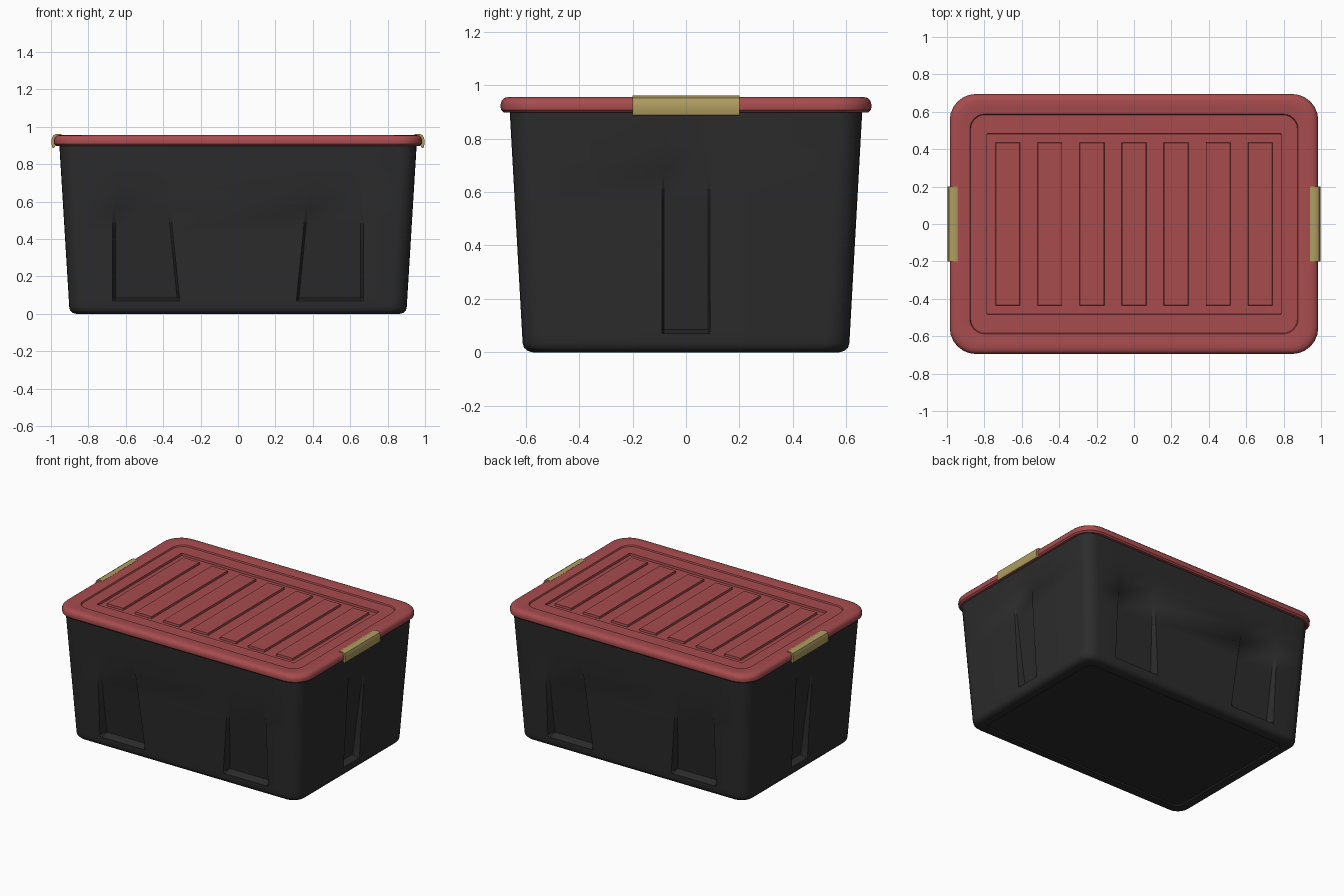
import bpy, bmesh, math

if "Cube" in bpy.data.objects:
    bpy.data.objects.remove(bpy.data.objects["Cube"])


def material(name, col):
    m = bpy.data.materials.new(name)
    m.diffuse_color = (*col, 1)
    m.use_nodes = True
    m.node_tree.nodes["Principled BSDF"].inputs["Base Color"].default_value = m.diffuse_color
    return m


RED = material("lid red", (0.39, 0.072, 0.076))
BLACK = material("tub black", (0.025, 0.025, 0.025))
TAN = material("clip tan", (0.43, 0.335, 0.12))


def finish(name, bm, mat, angle=35):
    bmesh.ops.recalc_face_normals(bm, faces=bm.faces)
    me = bpy.data.meshes.new(name)
    bm.to_mesh(me)
    bm.free()
    ob = bpy.data.objects.new(name, me)
    bpy.context.collection.objects.link(ob)
    me.materials.append(mat)
    bpy.ops.object.select_all(action='DESELECT')
    ob.select_set(True)
    bpy.context.view_layer.objects.active = ob
    bpy.ops.object.shade_smooth_by_angle(angle=math.radians(angle))
    return ob


def ring(hx, hy, r, z, xs=(), ys=(), dent=None, seg=6):
    """Rounded rectangle; xs / ys are extra points along the straight sides."""
    pts = []
    for q, (sx, sy) in enumerate(((1, 1), (-1, 1), (-1, -1), (1, -1))):
        for i in range(seg + 1):
            a = math.pi / 2 * (q + i / seg)
            pts.append((sx * (hx - r) + r * math.cos(a), sy * (hy - r) + r * math.sin(a), z))
        along, depth = (xs, 'x') if q % 2 == 0 else (ys, 'y')
        sign = (-1, -1, 1, 1)[q]
        for t, d in along:
            if q % 2 == 0:
                pts.append((sign * t, sy * (hy - d), z))
            else:
                pts.append((sx * (hx - d), sign * t, z))
    return pts


def loft(rings, cap_start=True, cap_end=True):
    bm = bmesh.new()
    vs = [[bm.verts.new(p) for p in rg] for rg in rings]
    n = len(vs[0])
    for a, b in zip(vs, vs[1:]):
        for i in range(n):
            j = (i + 1) % n
            bm.faces.new((a[i], a[j], b[j], b[i]))
    if cap_start:
        bm.faces.new(vs[0][::-1])
    if cap_end:
        bm.faces.new(vs[-1])
    return bm


# tub: tapered walls with hollows that deepen towards the bottom
def tub_ring(z, grooved, inset=0.0):
    k = z / 0.9
    hx, hy = 0.90 + 0.055 * k - inset, 0.61 + 0.05 * k - inset
    d = 0.06 * max(0, (0.68 - z) / 0.6) if grooved else 0
    e = 0.05 * max(0, (0.78 - z) / 0.7) if grooved else 0
    p = 0.305 + 0.1 * z
    half = [(p, 0), (p + 0.012, d), (0.655, d), (0.67, 0)]
    xs = [(-t, v) for t, v in reversed(half)] + half
    w = 0.09
    ys = [(-w, 0), (-w + 0.008, e), (w - 0.008, e), (w, 0)]
    return ring(hx, hy, 0.09 - inset * 0.5, z, xs, ys)


rings = [tub_ring(0.008, False, 0.10), tub_ring(0.008, False, 0.085),
         tub_ring(0.0, False, 0.08), tub_ring(0.0, False, 0.035),
         tub_ring(0.006, False, 0.016), tub_ring(0.018, False, 0.004),
         tub_ring(0.035, False), tub_ring(0.07, False), tub_ring(0.085, True)]
rings += [tub_ring(z, True) for z in (0.2, 0.32, 0.44, 0.56, 0.68, 0.78, 0.92)]
finish("tub", loft(rings), BLACK)

# lid: rolled rim, then a sunken border stepping down to the ribbed field
prof = [(0.04, 0.902), (0.012, 0.898), (0.002, 0.908), (0.0, 0.925), (0.004, 0.942),
        (0.015, 0.953), (0.035, 0.957), (0.07, 0.955), (0.107, 0.951), (0.111, 0.942),
        (0.19, 0.942)]
rings = [ring(0.985 - i, 0.695 - i, max(0.14 - i * 0.55, 0.05), z) for i, z in prof]
rings += [ring(0.787, 0.483, 0.004, 0.942), ring(0.785, 0.481, 0.004, 0.927)]
finish("lid", loft(rings), RED)

# seven raised ribs on the lid
bm = bmesh.new()
for i in range(7):
    x = (i - 3) * 0.225
    lo = [bm.verts.new((x + a * 0.067, b * 0.437, 0.92)) for a, b in ((-1, -1), (1, -1), (1, 1), (-1, 1))]
    hi = [bm.verts.new((x + a * 0.064, b * 0.434, 0.942)) for a, b in ((-1, -1), (1, -1), (1, 1), (-1, 1))]
    bm.faces.new(hi)
    for j in range(4):
        k = (j + 1) % 4
        bm.faces.new((lo[j], lo[k], hi[k], hi[j]))
finish("lid_ribs", bm, RED)

# clips hooked over both short edges of the lid
clip = [(0.945, 0.945), (0.942, 0.958), (0.950, 0.962), (0.975, 0.961), (0.989, 0.953),
        (0.996, 0.935), (0.997, 0.908), (0.992, 0.888), (0.984, 0.886), (0.975, 0.90)]
for side, name in ((-1, "left_clip"), (1, "right_clip")):
    rings = [[(side * x, y, z) for x, z in clip] for y in (-0.2, 0.2)]
    finish(name, loft(rings), TAN)
